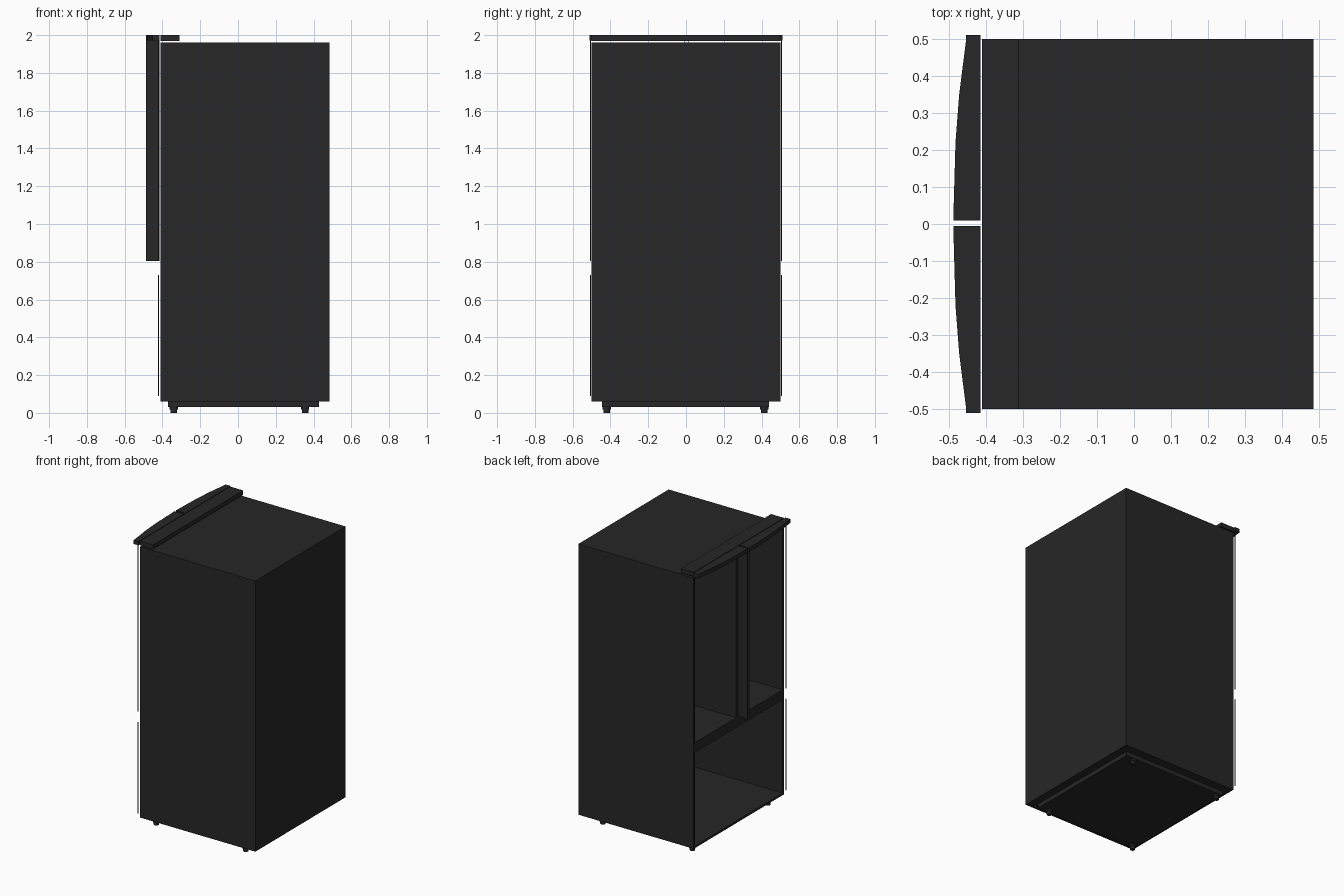
import bpy, bmesh, math

if "Cube" in bpy.data.objects:
    bpy.data.objects.remove(bpy.data.objects["Cube"])

mat = bpy.data.materials.new("dark_enamel")
mat.diffuse_color = (0.02, 0.02, 0.02, 1)
mat.use_nodes = True
mat.node_tree.nodes["Principled BSDF"].inputs["Base Color"].default_value = mat.diffuse_color


def finish(name, bm):
    bmesh.ops.recalc_face_normals(bm, faces=bm.faces)
    me = bpy.data.meshes.new(name)
    bm.to_mesh(me)
    bm.free()
    me.materials.append(mat)
    ob = bpy.data.objects.new(name, me)
    bpy.context.collection.objects.link(ob)
    return ob


def box(name, x, y, z):
    bm = bmesh.new()
    bmesh.ops.create_cube(bm, size=1)
    for v in bm.verts:
        v.co = [r[0] + (c + 0.5) * (r[1] - r[0]) for c, r in zip(v.co, (x, y, z))]
    return finish(name, bm)


def prism(name, pts, z0, z1):
    bm = bmesh.new()
    face = bm.faces.new([bm.verts.new((px, py, z0)) for px, py in pts])
    new = bmesh.ops.extrude_face_region(bm, geom=[face])["geom"]
    for v in new:
        if isinstance(v, bmesh.types.BMVert):
            v.co.z = z1
    return finish(name, bm)


# Cabinet shell, open towards -x
F, B, T = -0.41, 0.485, 0.015
box("cabinet_back", (B - T, B), (-0.5, 0.5), (0.06, 1.96))
box("cabinet_floor", (F, B - T), (-0.5, 0.5), (0.06, 0.06 + T))
box("cabinet_roof", (F, B - T), (-0.5, 0.5), (1.96 - T, 1.96))
for side, s in (("left", 1), ("right", -1)):
    box("cabinet_side_" + side, (F, B - T), sorted((s * 0.5, s * (0.5 - T))),
        (0.06 + T, 1.96 - T))

# Compartment dividers
box("shelf_divider", (F, B - T), (-0.5 + T, 0.5 - T), (0.73, 0.80))
box("centre_partition", (F, B - T), (-0.02, 0.03), (0.80, 1.96 - T))

# Hinge cover floats just above the roof
box("hinge_cover", (F, -0.31), (-0.5, 0.5), (1.97, 2.0))

# Bowed door top caps, inner door ends and thin side seals; door skins are absent
for side, s, inner in (("left", 1, 0.01), ("right", -1, -0.005)):
    pts = [(-0.415, inner), (-0.488, inner), (-0.482, s * 0.22), (-0.472, s * 0.35),
           (-0.453, s * 0.50), (-0.453, s * 0.51), (-0.415, s * 0.51)]
    prism("door_top_cap_" + side, pts, 1.972, 2.0)
    box("door_inner_end_" + side, (-0.488, -0.415),
        sorted((inner, inner + s * 0.004)), (0.805, 1.972))
    y = sorted((s * 0.504, s * 0.509))
    box("door_seal_" + side, (-0.423, -0.418), y, (0.805, 1.972))
    box("drawer_seal_" + side, (-0.423, -0.418), y, (0.09, 0.73))

# Plinth and feet
box("plinth", (-0.37, 0.43), (-0.445, 0.44), (0.03, 0.06))
for i, (x, y) in enumerate([(-0.34, -0.42), (-0.34, 0.415), (0.355, -0.42), (0.355, 0.415)]):
    for part, r, z0, z1 in (("pad", 0.017, 0.0, 0.018), ("collar", 0.022, 0.018, 0.03)):
        ring = [(x + r * math.cos(a * math.pi / 6), y + r * math.sin(a * math.pi / 6))
                for a in range(12)]
        prism(f"foot_{part}_{i + 1}", ring, z0, z1)
